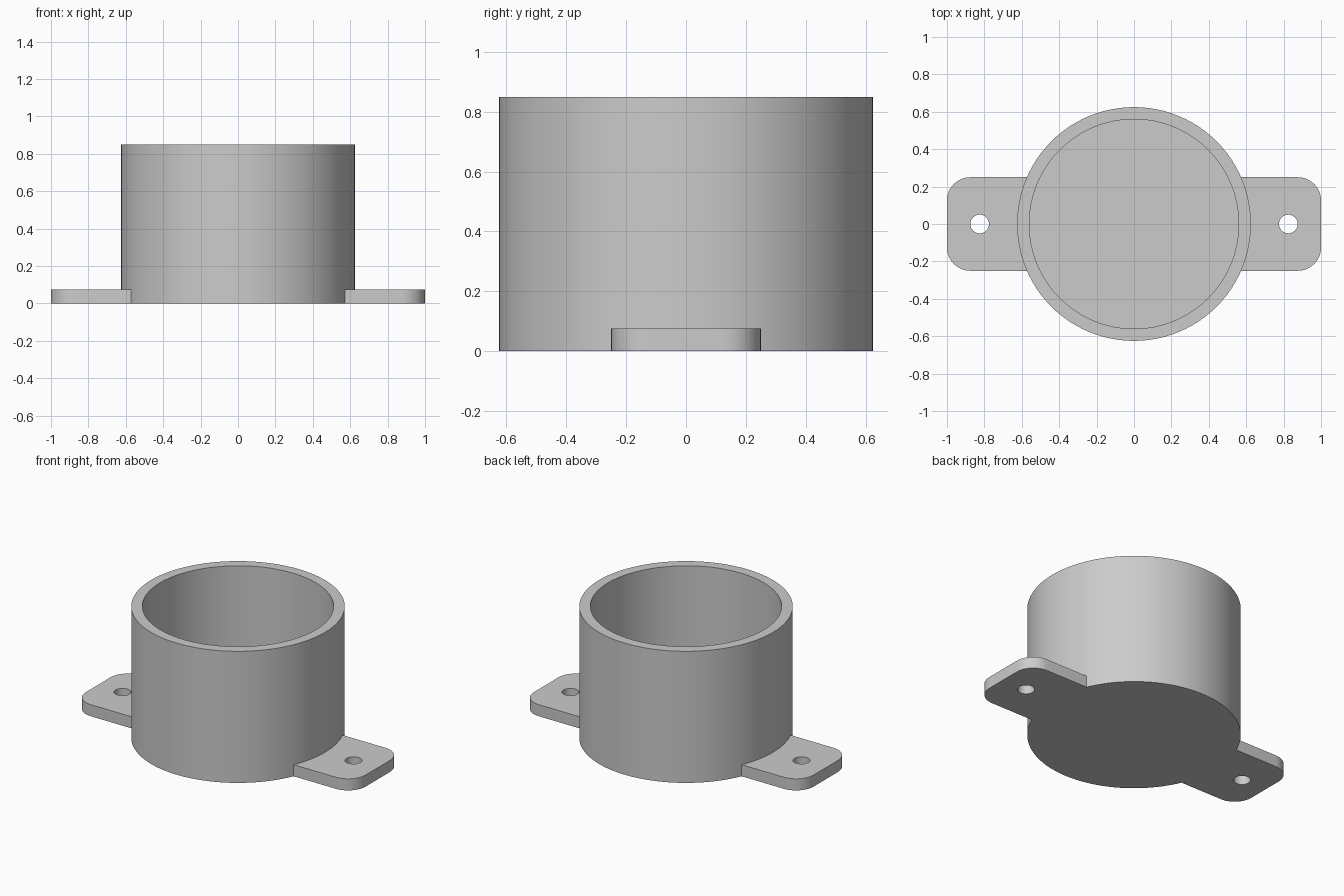
import bpy
import bmesh
from math import sin, cos, pi, asin, radians

cube = bpy.data.objects.get("Cube")
if cube:
    bpy.data.objects.remove(cube, do_unlink=True)

OUTER, INNER, HEIGHT = 0.625, 0.56, 0.85
THICK = 0.075           # floor and tab thickness
HALF_WIDTH, CORNER = 0.25, 0.125
HOLE_X, HOLE_R = 0.825, 0.05
SEGMENTS = 96

grey = bpy.data.materials.new("plain grey")
grey.use_nodes = True
colour = (0.6, 0.6, 0.6, 1)
grey.diffuse_color = colour
grey.node_tree.nodes["Principled BSDF"].inputs["Base Color"].default_value = colour


def arc(cx, cy, r, start, end, steps):
    """Points along an arc, both ends included."""
    angles = [start + (end - start) * i / steps for i in range(steps + 1)]
    return [(cx + r * cos(a), cy + r * sin(a)) for a in angles]


def finish(bm, name):
    bmesh.ops.recalc_face_normals(bm, faces=bm.faces)
    mesh = bpy.data.meshes.new(name)
    bm.to_mesh(mesh)
    bm.free()
    mesh.materials.append(grey)
    obj = bpy.data.objects.new(name, mesh)
    bpy.context.collection.objects.link(obj)
    bpy.ops.object.select_all(action='DESELECT')
    obj.select_set(True)
    bpy.context.view_layer.objects.active = obj
    bpy.ops.object.shade_smooth_by_angle(angle=radians(30))
    return obj


def make_cup():
    """Open cup: rings from the outer base, over the rim, to the inner floor."""
    bm = bmesh.new()
    rings = []
    for r, z in ((OUTER, 0), (OUTER, HEIGHT), (INNER, HEIGHT), (INNER, THICK)):
        points = arc(0, 0, r, 0, 2 * pi, SEGMENTS)[:-1]
        rings.append([bm.verts.new((x, y, z)) for x, y in points])
    for low, high in zip(rings, rings[1:]):
        for i in range(SEGMENTS):
            j = (i + 1) % SEGMENTS
            bm.faces.new((low[i], low[j], high[j], high[i]))
    bm.faces.new(rings[0])
    bm.faces.new(rings[-1])
    finish(bm, "cup")


def make_tab(name, side):
    """Mounting tab with rounded outer corners, a hole and a curved root."""
    root_r = OUTER - 0.005
    root = asin(HALF_WIDTH / root_r)
    cx, cy = 1 - CORNER, HALF_WIDTH - CORNER
    outline = (arc(cx, -cy, CORNER, -pi / 2, 0, 12)
               + arc(cx, cy, CORNER, 0, pi / 2, 12)
               + arc(0, 0, root_r, root, -root, 16))
    hole = arc(HOLE_X, 0, HOLE_R, 0, 2 * pi, 32)[:-1]
    bm = bmesh.new()
    edges = []
    for loop in (outline, hole):
        verts = [bm.verts.new((side * x, y, 0)) for x, y in loop]
        edges += [bm.edges.new((verts[i - 1], verts[i])) for i in range(len(verts))]
    bmesh.ops.triangle_fill(bm, edges=edges, use_beauty=True)
    base = bm.faces[:]
    copy = bmesh.ops.extrude_face_region(bm, geom=base, use_keep_orig=True)
    top = [g for g in copy["geom"] if isinstance(g, bmesh.types.BMVert)]
    bmesh.ops.translate(bm, verts=top, vec=(0, 0, THICK))
    finish(bm, name)


make_cup()
make_tab("left_mounting_tab", 1)
make_tab("right_mounting_tab", -1)
